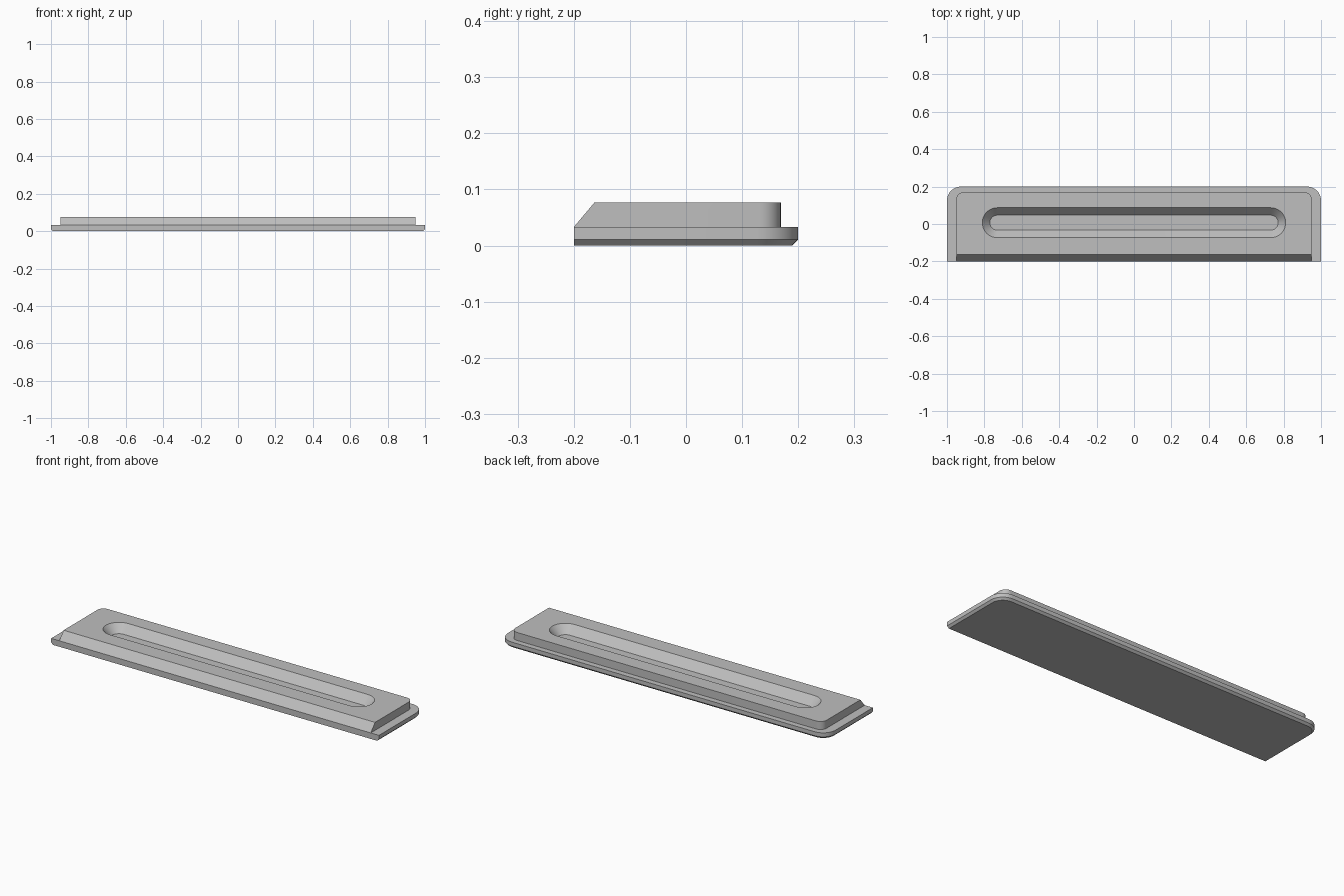
import bpy
import bmesh
from math import cos, sin, pi

cube = bpy.data.objects.get("Cube")
if cube:
    bpy.data.objects.remove(cube)

grey = bpy.data.materials.new("plain grey")
grey.use_nodes = True
grey.diffuse_color = (0.52, 0.52, 0.52, 1)
grey.node_tree.nodes["Principled BSDF"].inputs["Base Color"].default_value = grey.diffuse_color


def arc(cx, cy, r, start, sweep, steps):
    angles = [start + sweep * i / steps for i in range(steps + 1)]
    return [(cx + r * cos(a), cy + r * sin(a)) for a in angles]


def plate_outline(half_x, front, back, r):
    """Square front corners, rounded back corners."""
    return ([(-half_x, front), (half_x, front)]
            + arc(half_x - r, back - r, r, 0, pi / 2, 10)
            + arc(r - half_x, back - r, r, pi / 2, pi / 2, 10))


def slot_outline(half_length, cy, r):
    return (arc(half_length, cy, r, -pi / 2, pi, 24)
            + arc(-half_length, cy, r, pi / 2, pi, 24))


def loft(name, layers):
    """Closed solid through (outline, height) layers of equal point count."""
    bm = bmesh.new()
    rings = [[bm.verts.new((x, y, z)) for x, y in pts] for pts, z in layers]
    bm.faces.new(rings[0][::-1])
    bm.faces.new(rings[-1])
    for low, high in zip(rings, rings[1:]):
        for i in range(len(low)):
            j = (i + 1) % len(low)
            bm.faces.new((low[i], low[j], high[j], high[i]))
    bmesh.ops.recalc_face_normals(bm, faces=bm.faces[:])
    mesh = bpy.data.meshes.new(name)
    bm.to_mesh(mesh)
    bm.free()
    mesh.materials.append(grey)
    obj = bpy.data.objects.new(name, mesh)
    bpy.context.collection.objects.link(obj)
    return obj


def activate(obj):
    bpy.ops.object.select_all(action='DESELECT')
    obj.select_set(True)
    bpy.context.view_layer.objects.active = obj


FLANGE_TOP, TOP = 0.033, 0.077
BEVEL = 0.011

# Base flange, bevelled underneath along the sides and back
flange_edge = plate_outline(1.0, -0.2, 0.2, 0.075)
flange = loft("base_flange", [
    (plate_outline(1.0 - BEVEL, -0.2, 0.2 - BEVEL, 0.075 - BEVEL), 0),
    (flange_edge, BEVEL),
    (flange_edge, FLANGE_TOP)])

# Raised block with a sloping front
block = loft("raised_block", [
    (plate_outline(0.95, -0.2, 0.169, 0.038), FLANGE_TOP),
    (plate_outline(0.95, -0.163, 0.169, 0.038), TOP)])

# Tapered slot cut down to the flange
over = 0.01
slope = 0.04 / (TOP - FLANGE_TOP)
cutter = loft("slot_cutter", [
    (slot_outline(0.731, 0.007, 0.04 - over * slope), FLANGE_TOP - over),
    (slot_outline(0.731, 0.007, 0.08 + over * slope), TOP + over)])
cutter.hide_render = True
cut = block.modifiers.new("slot", 'BOOLEAN')
cut.operation = 'DIFFERENCE'
cut.solver = 'EXACT'
cut.object = cutter
activate(block)
bpy.ops.object.modifier_apply(modifier=cut.name)
bpy.data.objects.remove(cutter)

for part in (flange, block):
    activate(part)
    bpy.ops.object.shade_smooth_by_angle()
